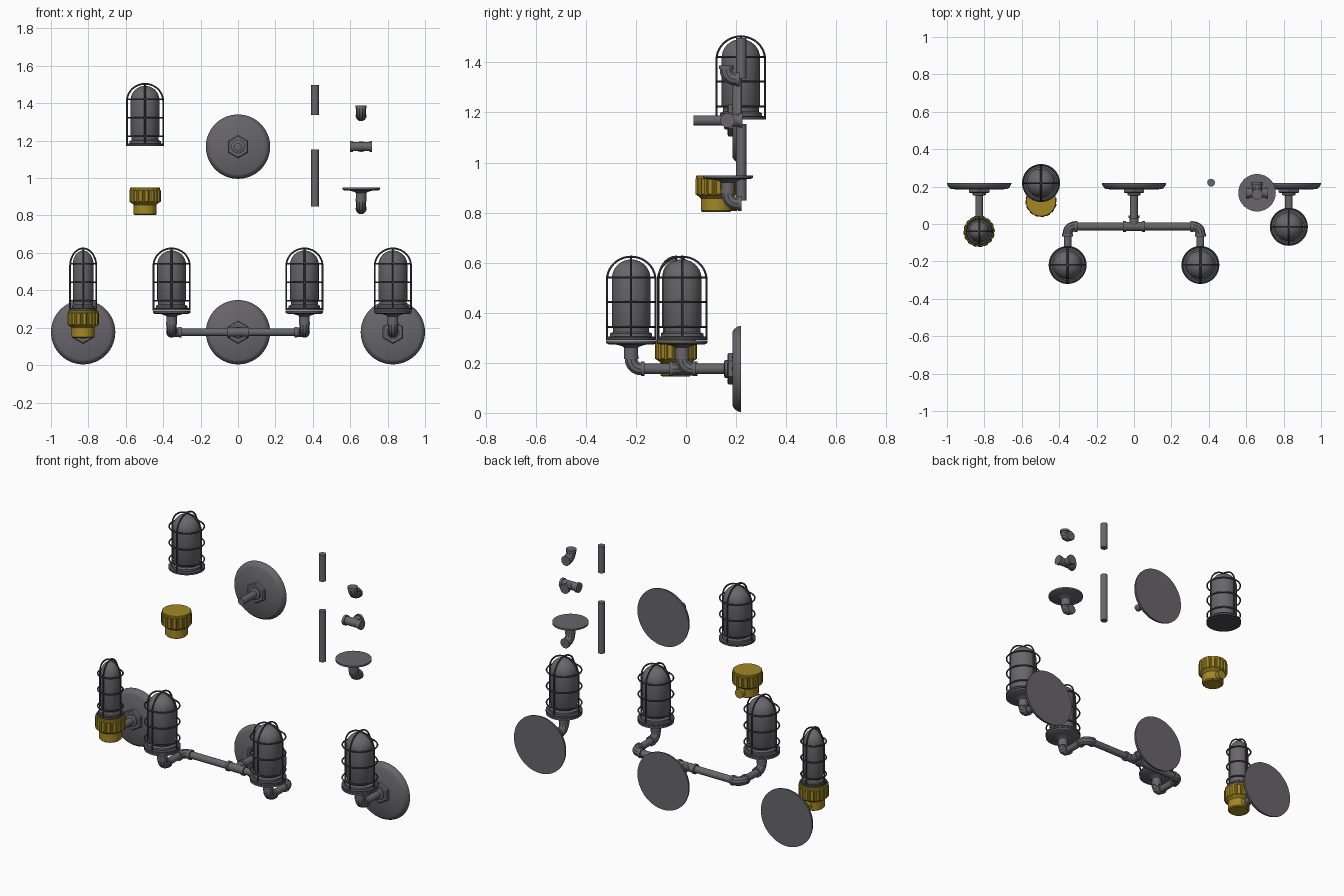
import bpy, bmesh, math
from mathutils import Vector, Matrix

if "Cube" in bpy.data.objects:
    bpy.data.objects.remove(bpy.data.objects["Cube"])


def material(name, rgb):
    m = bpy.data.materials.new(name)
    m.diffuse_color = (*rgb, 1)
    m.use_nodes = True
    m.node_tree.nodes["Principled BSDF"].inputs["Base Color"].default_value = m.diffuse_color
    return m


GREY = material("iron grey", (0.138, 0.133, 0.147))
DARK = material("dark cage metal", (0.068, 0.070, 0.078))
BRASS = material("brass", (0.36, 0.245, 0.018))
X, Y, Z = Vector((1, 0, 0)), Vector((0, 1, 0)), Vector((0, 0, 1))


def finish(name, mesh, mat):
    mesh.materials.clear()
    mesh.materials.append(mat)
    for p in mesh.polygons:
        p.use_smooth = True
    mesh.set_sharp_from_angle(angle=math.radians(35))
    ob = bpy.data.objects.new(name, mesh)
    bpy.context.collection.objects.link(ob)
    return ob


def lathe(name, profile, mat, origin, axis=Z, n=48, squash=1, groove=0, phase=0.0):
    """Revolve (radius, height) points; groove cuts teeth in the widest rings."""
    bm = bmesh.new()
    rings = []
    for r, h in profile:
        if r == 0:
            rings.append([bm.verts.new((0, 0, h))])
            continue
        ring = []
        for i in range(n):
            a = 2 * math.pi * i / n + phase
            k = 0.92 if groove and r > 0.0815 and i % 6 >= 4 else 1
            ring.append(bm.verts.new((r * k * squash * math.cos(a), r * k * squash * math.sin(a), h)))
        rings.append(ring)
    for a, b in zip(rings, rings[1:]):
        for i in range(n):
            j = (i + 1) % n
            if len(a) == 1:
                bm.faces.new((a[0], b[j], b[i]))
            elif len(b) == 1:
                bm.faces.new((a[i], a[j], b[0]))
            else:
                bm.faces.new((a[i], a[j], b[j], b[i]))
    axis = Vector(axis)
    if axis == -Y:
        rot = Matrix.Rotation(math.pi / 2, 4, 'X')
    else:
        rot = axis.to_track_quat('Z', 'Y').to_matrix().to_4x4()
    bm.transform(Matrix.Translation(Vector(origin)) @ rot)
    bmesh.ops.recalc_face_normals(bm, faces=bm.faces)
    me = bpy.data.meshes.new(name)
    bm.to_mesh(me)
    bm.free()
    return finish(name, me, mat)


def rod(name, p, q, r, mat=GREY):
    p, q = Vector(p), Vector(q)
    d = q - p
    return lathe(name, [(0, 0), (r, 0), (r, d.length), (0, d.length)], mat, p, d.normalized(), 24)


def tube(name, pts, r, mat, cyclic=False):
    cu = bpy.data.curves.new(name, 'CURVE')
    cu.dimensions = '3D'
    cu.bevel_depth, cu.bevel_resolution = r, 3 if r > 0.01 else 1
    cu.use_fill_caps = not cyclic
    s = cu.splines.new('POLY')
    s.points.add(len(pts) - 1)
    for sp, p in zip(s.points, pts):
        sp.co = (*p, 1)
    s.use_cyclic_u = cyclic
    tmp = bpy.data.objects.new(name + "_path", cu)
    bpy.context.collection.objects.link(tmp)
    bpy.context.view_layer.update()
    me = bpy.data.meshes.new_from_object(tmp.evaluated_get(bpy.context.evaluated_depsgraph_get()))
    bpy.data.objects.remove(tmp)
    return finish(name, me, mat)


def elbow(name, c, a, b, size=0.054):
    c = Vector(c)
    R = 0.038
    pts = [c + a * size]
    for i in range(9):
        t = math.pi / 2 * i / 8
        pts.append(c + a * R * (1 - math.sin(t)) + b * R * (1 - math.cos(t)))
    pts.append(c + b * size)
    tube(name, pts, 0.0265, GREY)
    for d, end in ((a, "a"), (b, "b")):
        rod(name + "_collar_" + end, c + d * (size - 0.014), c + d * size, 0.029)


def tee(name, c):
    c = Vector(c)
    rod(name + "_body", c - X * 0.05, c + X * 0.05, 0.024)
    rod(name + "_branch", c, c + Y * 0.05, 0.024)
    for d, end in ((X, "right"), (-X, "left"), (Y, "back")):
        rod(name + "_collar_" + end, c + d * 0.044, c + d * 0.059, 0.029)


def wall_plate(name, x, z):
    o = (x, 0.22, z)
    lathe(name, [(0, 0), (.172, 0), (.172, .006), (.167, .017), (.158, .028), (.148, .034), (0, .036)],
          GREY, o, -Y, 64)
    lathe(name + "_hex_nut", [(0, .03), (.063, .03), (.063, .05), (.056, .055), (0, .055)],
          GREY, o, -Y, 6, phase=math.pi / 2)
    lathe(name + "_collar", [(0, .05), (.036, .05), (.036, .064), (.030, .068), (0, .068)], GREY, o, -Y)
    rod(name + "_stem_pipe", (x, 0.18, z), (x, 0.03, z), 0.0205)


def lamp(name, x, y, z, s=1):
    o = Vector((x, y, z))
    # glass jar with domed top
    dome = [(.077 * math.cos(math.pi / 2 * i / 8), .246 + .076 * math.sin(math.pi / 2 * i / 8)) for i in range(8)]
    lathe(name + "_jar", [(0, .01), (.084, .01), (.084, .026), (.072, .032), (.072, .05), (.077, .058)]
          + dome + [(0, .322)], GREY, o, squash=s)
    lathe(name + "_base_disc", [(0, 0), (.101, 0), (.101, .012), (.096, .015), (0, .015)], DARK, o, squash=s)
    # cage: two arched wires and three rings
    R = 0.097 * s
    for d, tag in ((X, "x"), (Y, "y")):
        pts = [o - d * R + Z * .008]
        for i in range(21):
            t = math.pi * i / 20
            pts.append(o - d * R * math.cos(t) + Z * (.24 + .093 * math.sin(t)))
        pts.append(o + d * R + Z * .008)
        tube(name + "_cage_arch_" + tag, pts, 0.0047, DARK)
    for k, h in enumerate((.052, .152, .25)):
        ring = [o + Vector((R * math.cos(math.pi * i / 20), R * math.sin(math.pi * i / 20), h)) for i in range(40)]
        tube(f"{name}_cage_ring_{k}", ring, 0.0045, DARK, True)


def lamp_holder(name, x, y, z):
    """Flange disc on an elbow that turns to the back."""
    elbow(name + "_elbow", (x, y, z), Z, Y)
    lathe(name + "_flange", [(0, .05), (.028, .05), (.028, .085), (.036, .09), (.055, .096), (.09, .098),
                             (.1, .103), (.1, .113), (0, .113)], GREY, (x, y, z))


def brass_socket(name, x, y, z):
    lathe(name, [(0, 0), (.055, 0), (.062, .006), (.062, .055), (.069, .062), (.079, .068), (.084, .072),
                 (.084, .132), (.081, .135), (.081, .144), (.078, .147), (0, .147)],
          BRASS, (x, y, z), n=96, groove=1)
    rod(name + "_inlet", (x, y, z + .031), (x, y + .082, z + .031), 0.027, BRASS)


AX = 0.176    # pipe height of the assembled lights
TOP = AX + 0.115

# left light with brass socket
wall_plate("left_wall_plate", -0.828, AX)
brass_socket("left_brass_socket", -0.828, -0.04, AX - .031)
lamp("left_lamp", -0.828, -0.04, TOP, 0.72)

# double light
wall_plate("middle_wall_plate", 0, AX)
tee("middle_tee", (0, -.013, AX))
for s, side in ((-1, "left"), (1, "right")):
    n = "double_" + side
    x = s * .355
    rod(n + "_arm_pipe", (s * .04, -.013, AX), (s * .32, -.013, AX), 0.0205)
    elbow(n + "_corner", (x, -.013, AX), X * -s, -Y)
    rod(n + "_short_pipe", (x, -.05, AX), (x, -.18, AX), 0.0205)
    lamp_holder(n + "_holder", x, -.219, AX)
    lamp(n + "_lamp", x, -.219, TOP)

# right single light
wall_plate("right_wall_plate", 0.828, AX)
lamp_holder("right_holder", 0.828, -.015, AX)
lamp("right_lamp", 0.828, -.015, TOP)

# loose parts above
lamp("spare_lamp", -0.497, 0.219, 1.171)
brass_socket("spare_brass_socket", -0.497, 0.121, 0.802)
wall_plate("spare_wall_plate", 0, 1.168)
rod("spare_long_pipe", (.412, .221, .848), (.412, .221, 1.154), 0.0205)
rod("spare_short_pipe", (.412, .221, 1.336), (.412, .221, 1.497), 0.0205)
elbow("spare_elbow", (.658, .16, 1.333), Z, Y)
tee("spare_tee", (.658, .166, 1.168))
lamp_holder("spare_holder", .658, .167, .836)
